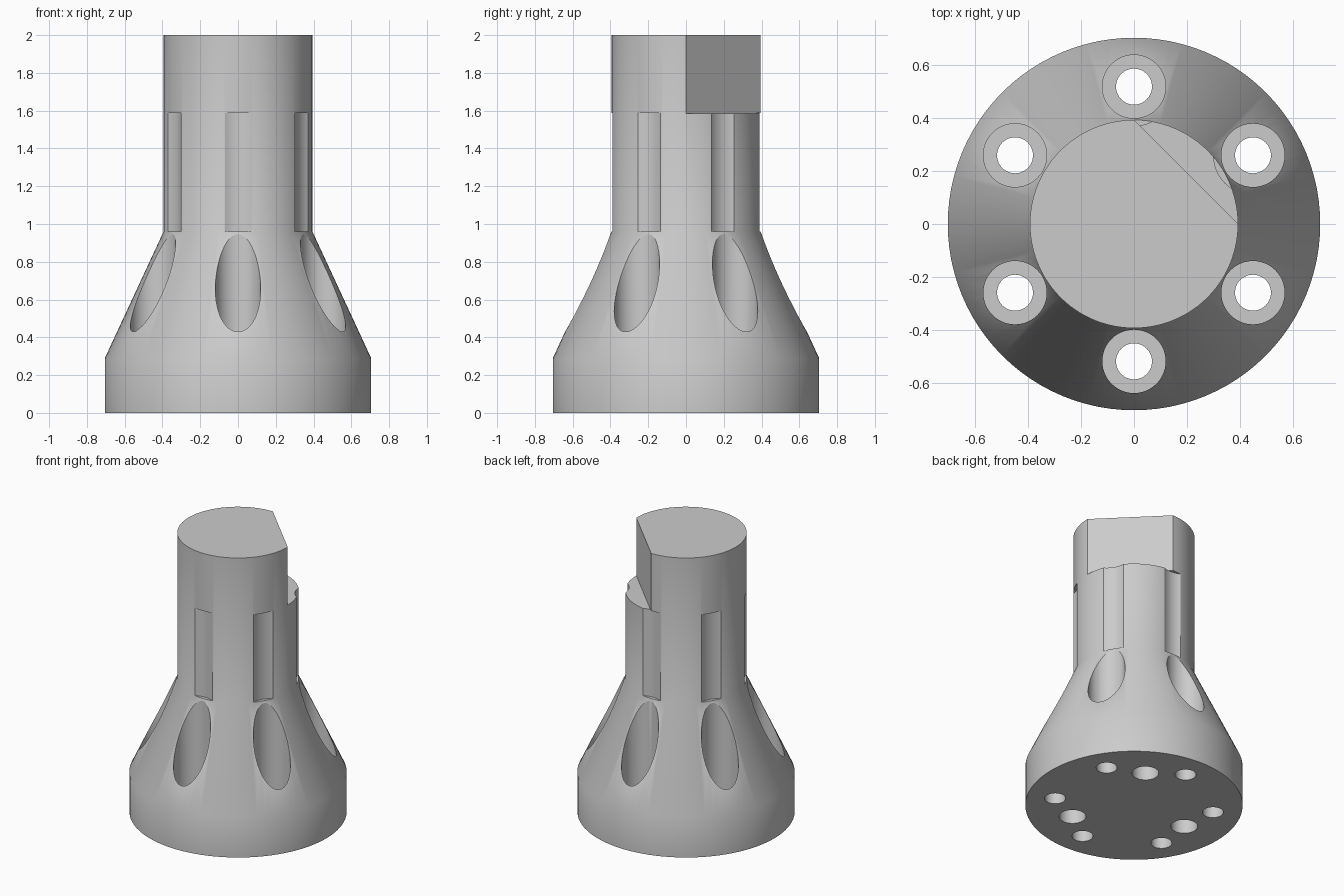
import bpy, bmesh, math
from mathutils import Matrix, Vector

if "Cube" in bpy.data.objects:
    bpy.data.objects.remove(bpy.data.objects["Cube"])

SHAFT_R, BASE_R = 0.394, 0.705
SHOULDER_Z, STEP_Z = 0.96, 1.585
BOLT_CIRCLE = 0.52

steel = bpy.data.materials.new("light grey steel")
steel.diffuse_color = (0.6, 0.6, 0.6, 1)
steel.use_nodes = True
steel.node_tree.nodes["Principled BSDF"].inputs["Base Color"].default_value = steel.diffuse_color


def lathe(name, profile, sides, spots=((0, 0),)):
    """Closed solid turned from (radius, z) points, repeated at each spot."""
    bm = bmesh.new()
    for cx, cy in spots:
        rings = []
        for r, z in profile:
            rings.append([bm.verts.new((cx + r * math.cos(2 * math.pi * i / sides),
                                        cy + r * math.sin(2 * math.pi * i / sides), z))
                          for i in range(sides)])
        for low, high in zip(rings, rings[1:]):
            for i in range(sides):
                j = (i + 1) % sides
                bm.faces.new((low[i], low[j], high[j], high[i]))
        bm.faces.new(rings[0][::-1])
        bm.faces.new(rings[-1])
    return finish(name, bm)


def finish(name, bm):
    bmesh.ops.recalc_face_normals(bm, faces=bm.faces)
    mesh = bpy.data.meshes.new(name)
    bm.to_mesh(mesh)
    bm.free()
    mesh.materials.append(steel)
    obj = bpy.data.objects.new(name, mesh)
    bpy.context.collection.objects.link(obj)
    return obj


def around(radius, start, count):
    step = 360 / count
    return [(radius * math.cos(math.radians(start + step * i)),
             radius * math.sin(math.radians(start + step * i))) for i in range(count)]


def cut(body, cutter):
    mod = body.modifiers.new(cutter.name, 'BOOLEAN')
    mod.operation, mod.solver, mod.object = 'DIFFERENCE', 'EXACT', cutter
    bpy.context.view_layer.objects.active = body
    bpy.ops.object.modifier_apply(modifier=mod.name)
    bpy.data.objects.remove(cutter)


# Turned body: flange, conical shoulder and shaft
body = lathe("flanged_shaft", [(BASE_R, 0), (BASE_R, 0.29),
                               (SHAFT_R, SHOULDER_Z), (SHAFT_R, 2)], 96)

# Counterbored bolt holes through the cone and flange
bolt_spots = around(BOLT_CIRCLE, 30, 6)
cut(body, lathe("bolt_hole_cutter", [(0.068, -0.1), (0.068, 0.29),
                                     (0.12, 0.29), (0.12, 1.05)], 48, bolt_spots))

# Tool clearance grooves along the shaft
cut(body, lathe("groove_cutter", [(0.149, SHOULDER_Z + 0.001), (0.149, STEP_Z + 0.003)],
                64, bolt_spots))

# Blind dowel holes in the underside
cut(body, lathe("dowel_hole_cutter", [(0.087, -0.1), (0.087, 0.28)],
                40, around(0.425, 60, 3)))

# Flat on the upper shaft, facing back right
bm = bmesh.new()
bmesh.ops.create_cube(bm, size=1)
offset = SHAFT_R / math.sqrt(2)
bmesh.ops.transform(bm, verts=bm.verts, matrix=Matrix.Rotation(math.radians(45), 4, 'Z')
                    @ Matrix.Translation(Vector((offset + 0.5, 0, STEP_Z + 0.5))))
cut(body, finish("flat_cutter", bm))

# Smooth round walls, crisp machined edges
bpy.ops.object.select_all(action='DESELECT')
body.select_set(True)
bpy.context.view_layer.objects.active = body
bpy.ops.object.shade_smooth_by_angle(angle=math.radians(25))
